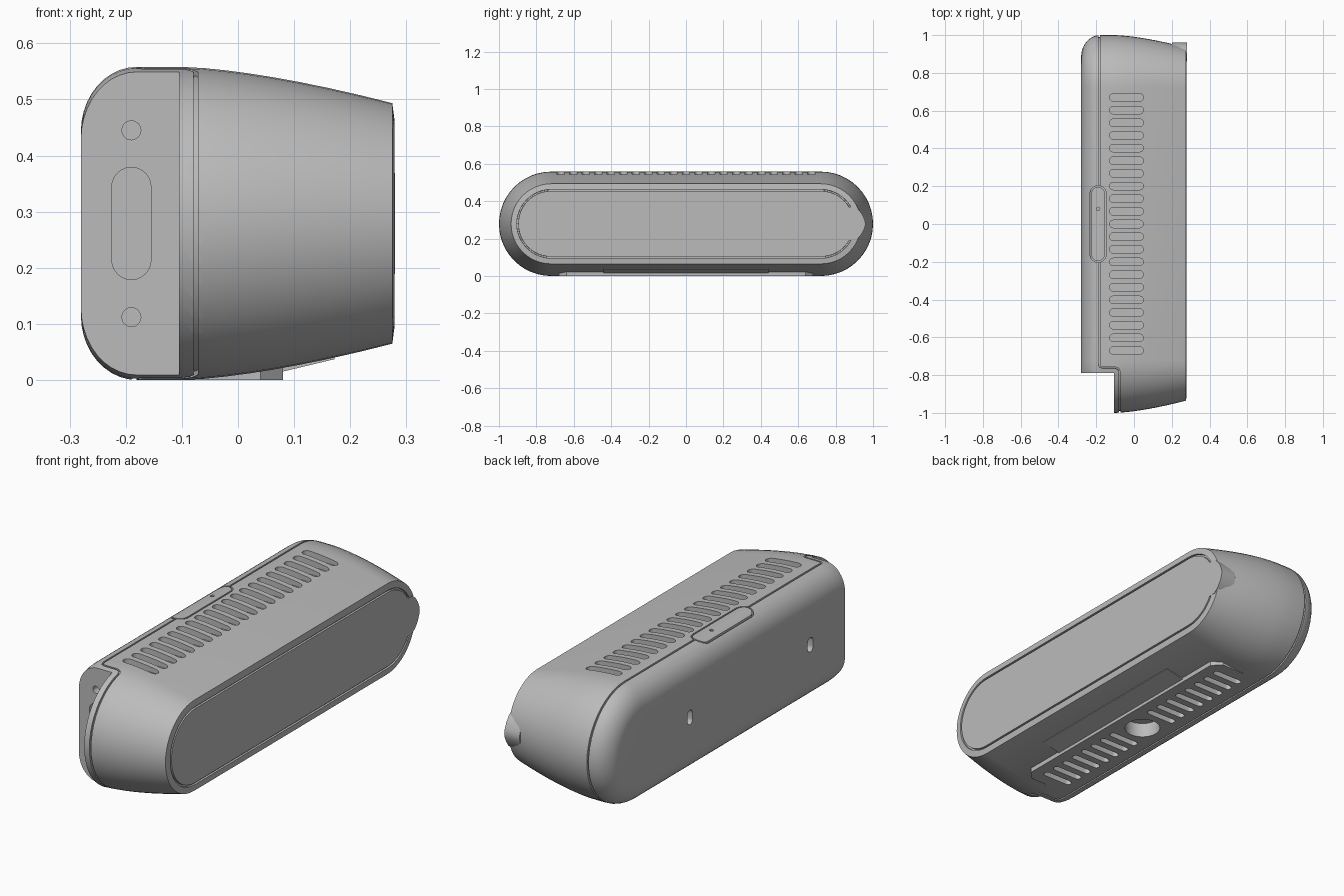
import bpy, bmesh, math

cube = bpy.data.objects.get("Cube")
if cube:
    bpy.data.objects.remove(cube, do_unlink=True)

CZ = 0.279            # centre height and end radius of the body
HALF = 0.721          # half length of the straight sides
BACK_X, SEAM_X = -0.28, -0.185

grey = bpy.data.materials.new("plain_grey")
grey.use_nodes = True
grey.diffuse_color = (0.5, 0.5, 0.5, 1)
grey.node_tree.nodes["Principled BSDF"].inputs["Base Color"].default_value = (0.5, 0.5, 0.5, 1)


def stadium(r, half, n=24):
    pts = []
    for side in (1, -1):
        for i in range(n + 1):
            a = math.pi * (i / n - 0.5)
            pts.append((side * (half + r * math.cos(a)), side * r * math.sin(a)))
    return pts


def shift(pts, a, b, swap=False):
    return [(a + (v if swap else u), b + (u if swap else v)) for u, v in pts]


def prism(axis, pts, lo, hi):
    place = {"x": lambda a, b, t: (t, a, b),
             "y": lambda a, b, t: (a, t, b),
             "z": lambda a, b, t: (a, b, t)}[axis]
    return [[place(a, b, t) for a, b in pts] for t in (lo, hi)]


def build(name, lofts, rings_closed=()):
    """Make one object from lofts; each loft is a list of matching rings."""
    bm = bmesh.new()
    for loft in list(lofts) + list(rings_closed):
        closed = loft in rings_closed
        rows = [[bm.verts.new(p) for p in ring] for ring in loft]
        n = len(rows[0])
        pairs = list(zip(rows, rows[1:])) + ([(rows[-1], rows[0])] if closed else [])
        for a, b in pairs:
            for i in range(n):
                bm.faces.new((a[i], a[(i + 1) % n], b[(i + 1) % n], b[i]))
        if not closed:
            bm.faces.new(rows[0])
            bm.faces.new(rows[-1])
    bmesh.ops.remove_doubles(bm, verts=bm.verts, dist=1e-5)
    bmesh.ops.recalc_face_normals(bm, faces=bm.faces)
    mesh = bpy.data.meshes.new(name)
    bm.to_mesh(mesh)
    bm.free()
    ob = bpy.data.objects.new(name, mesh)
    bpy.context.collection.objects.link(ob)
    mesh.materials.append(grey)
    return ob


def activate(ob):
    bpy.ops.object.select_all(action="DESELECT")
    ob.select_set(True)
    bpy.context.view_layer.objects.active = ob


def cut(ob, cutter):
    cutter.hide_render = True
    activate(ob)
    mod = ob.modifiers.new("cut", "BOOLEAN")
    mod.operation, mod.solver, mod.object = "DIFFERENCE", "EXACT", cutter
    bpy.ops.object.modifier_apply(modifier=mod.name)


def inset(x):
    """How far the skin is drawn in at a given x: back fillet, then taper."""
    if x < -0.18:
        t = min(1, (-0.18 - x) / 0.1)
        return 0.115 * (1 - math.sqrt(1 - t * t))
    return 0.066 * max(0, (x + 0.1) / 0.38) ** 1.5


def body_ring(x, d):
    return [(x, u, CZ + v) for u, v in stadium(CZ - d, HALF)]


# Body: rounded back, tapering sides, rim and grooved front panel
fillet = [-0.18 - 0.1 * math.cos(math.pi / 2 * i / 10) for i in range(11)]
taper = [-0.1, -0.06, -0.02, 0.02, 0.06, 0.11, 0.16, 0.21, 0.245, 0.275]
rings = [body_ring(x, inset(x)) for x in fillet + taper]
rings += [body_ring(x, d) for x, d in
          ((0.279, 0.095), (0.27, 0.096), (0.27, 0.103), (0.279, 0.104))]
body = build("body", [rings])

# Stepped end: flat recess for the connector
notch = build("notch_cutter", [prism("x", [(-1.2, -0.2), (-0.79, -0.2), (-0.79, 0.8), (-1.2, 0.8)],
                                     -0.5, -0.105)])

# Seam: groove running round the skin, stepping forward at the notched end
Q = CZ * math.pi / 2
LOOP = 4 * Q + 4 * HALF


def on_skin(s, x, d):
    s %= LOOP
    side = 1
    if s > LOOP / 2:
        s, side = LOOP - s, -1
    r = CZ - inset(x) - d
    if s < Q:
        y, h = -HALF - r * math.cos(s / CZ), r * math.sin(s / CZ)
    elif s < Q + 2 * HALF:
        y, h = s - Q - HALF, r
    else:
        a = (LOOP / 2 - s) / CZ
        y, h = HALF + r * math.cos(a), r * math.sin(a)
    return (x, y, CZ + side * h)


step = [(Q, SEAM_X), (Q - 0.02, SEAM_X), (Q - 0.035, -0.18), (Q - 0.04, -0.165),
        (Q - 0.04, -0.1), (Q - 0.047, -0.083), (Q - 0.065, -0.075)]
step += [((Q - 0.075) * k / 10, -0.075) for k in range(10, 0, -1)]
path = [(Q + HALF - 0.2, SEAM_X)] + step + [(0, -0.075)]
path += [(-s, x) for s, x in reversed(step)]
path += [(-(Q + 2 * HALF + Q * i / 12), SEAM_X) for i in range(25)]
path.append((-(LOOP / 2 + Q + HALF - 0.2), SEAM_X))
seam_rings = []
for i, (s, x) in enumerate(path):
    p, q = path[max(i - 1, 0)], path[min(i + 1, len(path) - 1)]
    ds, dx = q[0] - p[0], q[1] - p[1]
    k = 0.004 / math.hypot(ds, dx)
    seam_rings.append([on_skin(s - dx * k * e, x + ds * k * e, d)
                       for e, d in ((1, -0.01), (1, 0.01), (-1, 0.01), (-1, -0.01))])
seam = build("seam_cutter", [seam_rings])

# Vents, sockets and holes
holes = [prism("z", shift(stadium(0.02, 0.07, 8), -0.04, 0.067 * i), 0.525, 0.7)
         for i in range(-10, 11)]
holes.append(prism("z", shift(stadium(0.009, 0, 6), -0.19, 0.08), 0.535, 0.7))
holes.append(prism("y", shift(stadium(0.035, 0.065, 12), -0.19, CZ, True), -0.9, -0.75))
holes += [prism("y", shift(stadium(0.017, 0, 8), -0.19, z), -0.9, -0.75) for z in (0.112, 0.445)]
holes += [prism("x", shift(stadium(0.02, 0.014, 8), y, CZ, True), -0.4, -0.24) for y in (-0.53, 0.37)]
clip = [[(a, b, z) for a, b in shift(stadium(r, 0.16, 12), -0.19, 0, True)]
        for r, z in ((0.043, 0.53), (0.043, 0.7), (0.036, 0.7), (0.036, 0.53))]
hole_cutter = build("hole_cutter", holes, [clip])

# Underside vents and threaded socket
under = [prism("z", shift(stadium(0.016, 0.062, 8), -0.05, side * 0.067 * i), -0.1, 0.035)
         for side in (1, -1) for i in range(2, 10)]
under.append(prism("z", shift(stadium(0.08, 0, 20), -0.05, 0), -0.1, 0.07))
under_cutter = build("underside_cutter", under)

# Foot pad under the body
foot = build("foot_pad", [prism("z", [(-0.18, -0.68), (0.04, -0.68), (0.08, -0.64),
                                      (0.08, 0.64), (0.04, 0.68), (-0.18, 0.68)], 0, 0.03)])

for c in (notch, seam, hole_cutter, under_cutter):
    cut(body, c)
cut(foot, under_cutter)
for c in (notch, seam, hole_cutter, under_cutter):
    bpy.data.objects.remove(c, do_unlink=True)

# Label plate on the lower slope
label = build("label_plate", [prism("y", [(0.08, 0.015), (0.172, 0.037), (0.17, 0.05), (0.08, 0.04)],
                                    -0.44, 0.44)])

# Pull tab on the front panel
edge = [(0.86, 0.09), (0.905, 0.088), (0.928, 0.07), (0.945, 0.045), (0.956, 0.02)]
profile = [(y, CZ + h) for y, h in edge] + [(0.96, CZ)] + [(y, CZ - h) for y, h in reversed(edge)]
tab = build("panel_tab", [prism("x", profile, 0.2, 0.2795)])

for ob in (body, foot, label, tab):
    activate(ob)
    bpy.ops.object.shade_smooth_by_angle(angle=math.radians(30))
